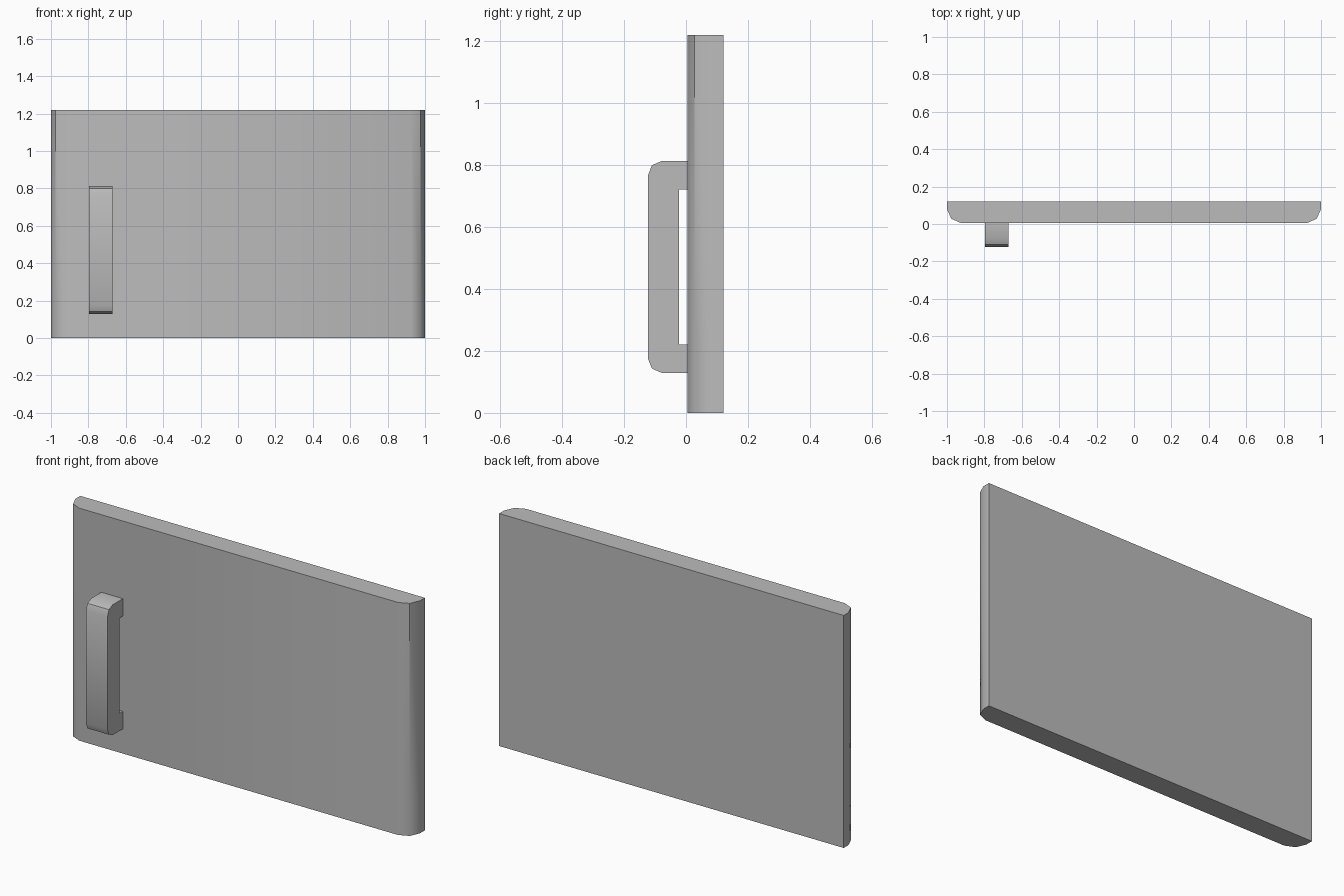
import bpy
import bmesh
import math

cube = bpy.data.objects.get("Cube")
if cube:
    bpy.data.objects.remove(cube, do_unlink=True)

# Single grey finish
grey = bpy.data.materials.new("light grey")
grey.use_nodes = True
colour = (0.5, 0.5, 0.5, 1)
grey.diffuse_color = colour
grey.node_tree.nodes["Principled BSDF"].inputs["Base Color"].default_value = colour


def extrude_profile(name, points, offset, cut_z=None):
    """Closed profile of 3D points, extruded along offset and smoothed by angle."""
    bm = bmesh.new()
    face = bm.faces.new([bm.verts.new(p) for p in points])
    grown = bmesh.ops.extrude_face_region(bm, geom=[face])["geom"]
    verts = [g for g in grown if isinstance(g, bmesh.types.BMVert)]
    bmesh.ops.translate(bm, verts=verts, vec=offset)
    if cut_z is not None:
        bmesh.ops.bisect_plane(bm, geom=bm.verts[:] + bm.edges[:] + bm.faces[:],
                               plane_co=(0, 0, cut_z), plane_no=(0, 0, 1))
    bmesh.ops.recalc_face_normals(bm, faces=bm.faces[:])
    mesh = bpy.data.meshes.new(name)
    bm.to_mesh(mesh)
    bm.free()
    mesh.materials.append(grey)
    obj = bpy.data.objects.new(name, mesh)
    bpy.context.collection.objects.link(obj)
    bpy.ops.object.select_all(action="DESELECT")
    obj.select_set(True)
    bpy.context.view_layer.objects.active = obj
    bpy.ops.object.shade_smooth_by_angle(angle=math.radians(35))
    return obj


# Door panel: flat back, rounded front corners
FRONT, BACK, HEIGHT, BLEND = 0.005, 0.121, 1.22, 0.19
half = [(1, BACK), (1, 0.08), (0.977, 0.028), (0.925, FRONT)]
outline = half + [(-x, y) for x, y in reversed(half)]
panel = extrude_profile("door_panel", [(x, y, 0) for x, y in outline],
                        (0, 0, HEIGHT), BLEND)

# Corner creases soften near the bottom of the panel
mesh = panel.data
for edge in mesh.edges:
    a, b = (mesh.vertices[i].co for i in edge.vertices)
    if abs(a.z - b.z) > 0.1 and max(a.z, b.z) < BLEND + 0.01 and a.y < BACK - 0.01:
        edge.use_edge_sharp = False

# Pull handle: bracket side profile with rounded outer corners
MID = 0.471
upper = [(FRONT, 0.25), (-0.023, 0.25)]
outer = [(-0.123, 0.295), (-0.11, 0.328), (-0.078, 0.342), (FRONT, 0.342)]
top = upper[::-1] + upper[:1]
loop = [upper[1], upper[0]] + outer[::-1]
loop += [(y, -z) for y, z in reversed(loop)]
extrude_profile("pull_handle", [(-0.797, y, MID + z) for y, z in loop], (0.125, 0, 0))
